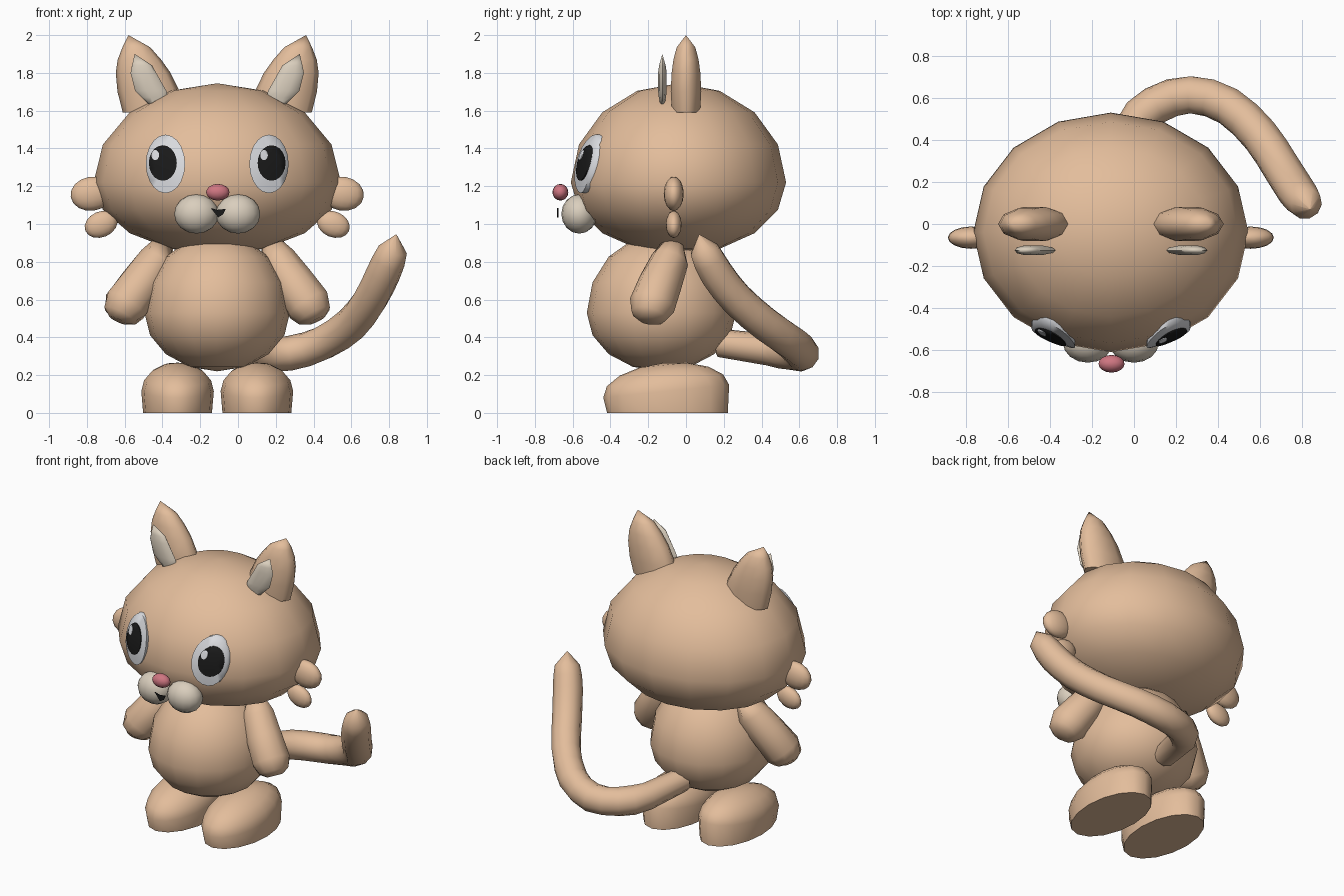
import bpy, bmesh, math
from mathutils import Vector, Matrix

cube = bpy.data.objects.get("Cube")
if cube:
    bpy.data.objects.remove(cube, do_unlink=True)

CX = -0.11                      # the body's mirror plane
HEAD = Vector((CX, -0.04, 1.22))
HEAD_R = (0.655, 0.57, 0.525)
SIDES = (("right", -1), ("left", 1))
parts = []


def material(name, color):
    m = bpy.data.materials.new(name)
    m.use_nodes = True
    m.diffuse_color = (*color, 1)
    bsdf = next(n for n in m.node_tree.nodes if n.type == 'BSDF_PRINCIPLED')
    bsdf.inputs["Base Color"].default_value = (*color, 1)
    return m


FUR = material("tan fur", (0.77, 0.51, 0.33))
CREAM = material("cream", (0.70, 0.62, 0.51))
WHITE = material("eye white", (0.70, 0.71, 0.74))
BLACK = material("black", (0.01, 0.01, 0.01))
PINK = material("nose pink", (0.62, 0.18, 0.22))


def finish(name, bm, mat):
    bmesh.ops.remove_doubles(bm, verts=bm.verts, dist=1e-5)
    bmesh.ops.recalc_face_normals(bm, faces=bm.faces)
    me = bpy.data.meshes.new(name)
    bm.to_mesh(me)
    bm.free()
    me.materials.append(mat)
    ob = bpy.data.objects.new(name, me)
    bpy.context.collection.objects.link(ob)
    parts.append(ob)


def ellipsoid(name, center, radii, mat, lower=None, tilt=(0, 'X'), clip=False):
    """Squashed sphere; lower gives the under half its own height."""
    bm = bmesh.new()
    bmesh.ops.create_uvsphere(bm, u_segments=16, v_segments=8, radius=1)
    for v in bm.verts:
        h = lower if lower and v.co.z < 0 else radii[2]
        v.co = Vector((v.co.x * radii[0], v.co.y * radii[1], v.co.z * h))
    move = Matrix.Translation(center) @ Matrix.Rotation(tilt[0], 4, tilt[1])
    bmesh.ops.transform(bm, matrix=move, verts=bm.verts)
    if clip:                    # flat sole on the ground
        cut = bmesh.ops.bisect_plane(bm, geom=bm.verts[:] + bm.edges[:] + bm.faces[:],
                                     plane_co=(0, 0, 0), plane_no=(0, 0, 1), clear_inner=True)
        rim = [e for e in cut["geom_cut"] if isinstance(e, bmesh.types.BMEdge)]
        bmesh.ops.edgeloop_fill(bm, edges=rim)
    finish(name, bm, mat)


def skin(name, rings, mat):
    """Closed skin over a row of point rings."""
    bm = bmesh.new()
    rows = [[bm.verts.new(p) for p in ring] for ring in rings]
    n = len(rows[0])
    for a, b in zip(rows, rows[1:]):
        for i in range(n):
            j = (i + 1) % n
            bm.faces.new((a[i], a[j], b[j], b[i]))
    bm.faces.new(rows[0])
    bm.faces.new(rows[-1])
    bmesh.ops.dissolve_degenerate(bm, dist=1e-5, edges=bm.edges)
    finish(name, bm, mat)


def ring(c, u, v, n=10):
    turns = [2 * math.pi * i / n for i in range(n)]
    return [c + u * math.cos(t) + v * math.sin(t) for t in turns]


def tube(name, path, radii, mat):
    pts = [Vector(p) for p in path]
    rings = []
    for i, p in enumerate(pts):
        t = (pts[min(i + 1, len(pts) - 1)] - pts[max(i - 1, 0)]).normalized()
        u = t.cross(Vector((0.3, 0.3, 1))).normalized()
        rings.append(ring(p, u * radii[i], t.cross(u) * radii[i]))
    skin(name, rings, mat)


def rounded(path):
    """Path with a smooth in-between point on every inner span."""
    pts = [Vector(p) for p in path]
    out = pts[:2]
    for a, b, c, d in zip(pts, pts[1:], pts[2:], pts[3:]):
        out += [(9 * (b + c) - a - d) / 16, c]
    return out + pts[-1:]


def blade(name, side, y, levels, mat):
    """Ear shape from (offset, height, half width, half depth) levels."""
    skin(name, [ring(Vector((CX + side * x, y, z)), Vector((w, 0, 0)), Vector((0, d, 0)))
                for x, z, w, d in levels], mat)


def on_head(x, z, lift):
    a, b = (x - CX) / HEAD_R[0], (z - HEAD.z) / HEAD_R[2]
    return Vector((x, HEAD.y - HEAD_R[1] * math.sqrt(1 - a * a - b * b) - lift, z))


def face_plate(name, x, z, w, h, lift, depth, mat):
    """Oval that hugs the front of the head."""
    rings = []
    for size, up in ((1, lift - depth), (1, lift), (0.6, lift), (0.3, lift), (0.001, lift)):
        flat = ring(Vector((x, 0, z)), Vector((w * size, 0, 0)), Vector((0, 0, h * size)), 20)
        rings.append([on_head(p.x, p.z, up) for p in flat])
    skin(name, rings, mat)


# Head and body
ellipsoid("head", HEAD, HEAD_R, FUR, lower=0.38)
ellipsoid("body", (CX, -0.13, 0.53), (0.385, 0.395, 0.42), FUR, lower=0.31)

# Muzzle details
ellipsoid("nose", (CX + 0.003, -0.665, 1.168), (0.062, 0.042, 0.044), PINK)
mouth = [(-0.035, 1.085), (0, 1.075), (0.045, 1.08), (0.03, 1.05), (0.005, 1.035), (-0.015, 1.06)]
skin("mouth", [[Vector((CX + x, y, z)) for x, z in mouth] for y in (-0.682, -0.676)], BLACK)

for label, s in SIDES:
    def at(off, y, z):
        return Vector((CX + s * off, y, z))

    # Ears
    blade(label + "_ear", s, 0, [(0.34, 1.59, 0.16, 0.078), (0.363, 1.70, 0.165, 0.085),
          (0.392, 1.80, 0.145, 0.08), (0.412, 1.87, 0.115, 0.07),
          (0.428, 1.935, 0.074, 0.052), (0.47, 2.0, 0, 0)], FUR)
    blade(label + "_inner_ear", s, -0.125, [(0.325, 1.635, 0.04, 0.012), (0.33, 1.67, 0.07, 0.02),
          (0.352, 1.705, 0.083, 0.024), (0.391, 1.80, 0.068, 0.024),
          (0.398, 1.84, 0.053, 0.018), (0.437, 1.9, 0, 0)], CREAM)

    # Eyes, with the glint on the same side of both
    face_plate(label + "_eye", CX + s * 0.274, 1.318, 0.104, 0.155, 0.004, 0.03, WHITE)
    face_plate(label + "_pupil", CX + s * 0.288, 1.323, 0.074, 0.094, 0.010, 0.006, BLACK)
    face_plate(label + "_glint", CX + s * 0.288 - 0.04, 1.365, 0.02, 0.027, 0.014, 0.004, WHITE)

    # Muzzle and cheek tufts
    ellipsoid(label + "_muzzle", at(0.11, -0.565, 1.053), (0.118, 0.095, 0.104), CREAM)
    ellipsoid(label + "_upper_tuft", at(0.665, -0.065, 1.16), (0.112, 0.053, 0.09), FUR,
              tilt=(s * 0.15, 'Y'))
    ellipsoid(label + "_lower_tuft", at(0.615, -0.065, 0.998), (0.09, 0.042, 0.068), FUR,
              tilt=(s * 0.4, 'Y'))

    # Arms and feet
    tube(label + "_arm", [at(0.29, -0.07, 0.89), at(0.32, -0.085, 0.81), at(0.40, -0.135, 0.69),
                          at(0.485, -0.18, 0.57), at(0.515, -0.198, 0.515), at(0.527, -0.203, 0.49)],
         [0.06, 0.1, 0.115, 0.122, 0.095, 0.05], FUR)
    ellipsoid(label + "_foot", at(0.21, -0.105, 0.115), (0.192, 0.335, 0.15), FUR,
              lower=0.45, tilt=(0.1, 'X'), clip=True)

# Tail
tail = rounded([(-0.1, 0.18, 0.37), (-0.02, 0.44, 0.335), (0.1, 0.565, 0.315), (0.27, 0.615, 0.315),
                (0.45, 0.56, 0.37), (0.6, 0.42, 0.47), (0.7, 0.27, 0.6), (0.77, 0.16, 0.74),
                (0.82, 0.095, 0.865), (0.838, 0.07, 0.945)])
tube("tail", tail, [0.075, 0.085] + [0.092] * (len(tail) - 5) + [0.088, 0.077, 0.001], FUR)

# Smooth shading with crisp soles
bpy.ops.object.select_all(action='DESELECT')
for ob in parts:
    ob.select_set(True)
bpy.context.view_layer.objects.active = parts[0]
bpy.ops.object.shade_smooth_by_angle(angle=math.radians(65))
